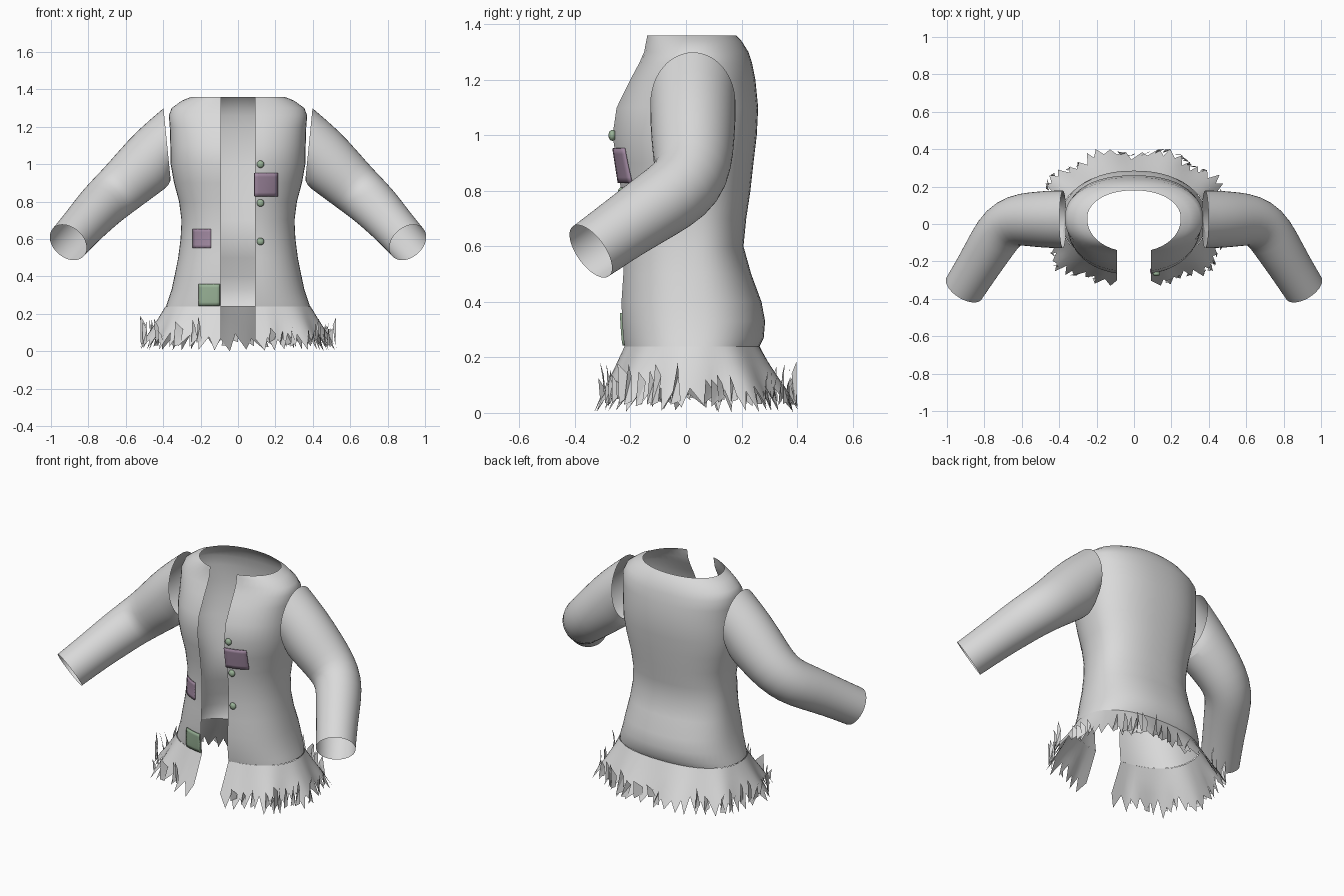
import bpy, math, random
from mathutils import Vector

if "Cube" in bpy.data.objects:
    bpy.data.objects.remove(bpy.data.objects["Cube"])

random.seed(4)
GAP = 0.09      # half width of the open front
YC = 0.03       # depth of the widest line


def material(name, rgb):
    m = bpy.data.materials.new(name)
    m.diffuse_color = (*rgb, 1)
    m.use_nodes = True
    m.node_tree.nodes["Principled BSDF"].inputs["Base Color"].default_value = m.diffuse_color
    return m


CLOTH = material("grey cloth", (0.7, 0.7, 0.7))
PURPLE = material("purple patch", (0.37, 0.26, 0.37))
GREEN = material("green", (0.32, 0.45, 0.31))


def build(name, verts, faces, mat, angle=50):
    me = bpy.data.meshes.new(name)
    me.from_pydata([tuple(v) for v in verts], [], faces)
    me.materials.append(mat)
    ob = bpy.data.objects.new(name, me)
    bpy.context.collection.objects.link(ob)
    bpy.ops.object.select_all(action='DESELECT')
    ob.select_set(True)
    bpy.context.view_layer.objects.active = ob
    bpy.ops.object.shade_smooth_by_angle(angle=math.radians(angle))
    return ob


def grid_faces(rows, cols, closed=False):
    last = cols if closed else cols - 1
    return [(r * cols + c, r * cols + (c + 1) % cols,
             (r + 1) * cols + (c + 1) % cols, (r + 1) * cols + c)
            for r in range(rows - 1) for c in range(last)]


def lerp_table(table, z):
    for lo, hi in zip(table, table[1:]):
        if z <= hi[0]:
            f = max(0, (z - lo[0]) / (hi[0] - lo[0]))
            return [a + (b - a) * f for a, b in zip(lo, hi)]
    return table[-1]


def outline(u, a, yf, yb, n):
    """Point on an oval open at the front; u runs 0..1 round the back."""
    t0 = math.asin((GAP / a) ** (n / 2))
    t = t0 + (2 * math.pi - 2 * t0) * u
    s, c = math.sin(t), math.cos(t)
    x = a * math.copysign(abs(s) ** (2 / n), s)
    b = YC - yf if c > 0 else yb - YC
    return x, YC - b * math.copysign(abs(c) ** (2 / n), c)


# Torso rows: height, half width, front depth, back depth
TORSO = [
    (0.24, 0.385, -0.225, 0.265), (0.27, 0.375, -0.23, 0.28),
    (0.33, 0.355, -0.235, 0.285), (0.40, 0.34, -0.238, 0.272),
    (0.50, 0.32, -0.232, 0.235), (0.60, 0.307, -0.228, 0.207),
    (0.70, 0.302, -0.23, 0.217), (0.80, 0.315, -0.24, 0.232),
    (0.90, 0.342, -0.255, 0.243), (1.00, 0.36, -0.27, 0.255),
    (1.10, 0.362, -0.255, 0.26), (1.20, 0.365, -0.205, 0.25),
    (1.26, 0.37, -0.172, 0.238), (1.30, 0.355, -0.156, 0.225),
    (1.34, 0.30, -0.15, 0.20), (1.36, 0.25, -0.15, 0.18)]
COLS = 49
verts = []
for z, a, yf, yb in TORSO:
    n = 2.3 if z < 1.3 else 2.1
    verts += [(*outline(c / (COLS - 1), a, yf, yb, n), z) for c in range(COLS)]
build("torso", verts, grid_faces(len(TORSO), COLS), CLOTH)

# Flared skirt with a torn zigzag hem
SKIRT = [(0.0, 0.515, -0.335, 0.405), (0.04, 0.505, -0.32, 0.393),
         (0.14, 0.44, -0.27, 0.325), (0.24, 0.388, -0.225, 0.265)]


def skirt_point(u, z, push=0.0):
    _, a, yf, yb = lerp_table(SKIRT, z)
    flare = 1 - min(z / 0.24, 1)
    x, y = outline(u, a + push, yf - push, yb + push, 2.3 + 0.4 * flare * (abs(u - 0.5) > 0.25))
    ang = (u - 0.5) * 2 * math.pi
    wave = -0.022 * flare * math.cos(9 * ang)
    r = math.hypot(x, y - YC)
    k = 1 + wave / r
    if min(u, 1 - u) < 0.04:
        k = 1
    return Vector((x * k, YC + (y - YC) * k, z))


TEETH = 46
cols = TEETH * 2 + 1
hem = [random.uniform(0.0, 0.03) if c % 2 else random.uniform(0.06, 0.10) for c in range(cols)]
hem[TEETH + 1] = 0.0
jit = [random.uniform(-0.3, 0.3) if 0 < c < cols - 1 else 0 for c in range(cols)]
verts = []
for row in range(4):
    for c in range(cols):
        if row == 0:
            verts.append(skirt_point((c + jit[c]) / (cols - 1), hem[c]))
        else:
            verts.append(skirt_point(c / (cols - 1), (0.12, 0.18, 0.24)[row - 1]))
build("skirt", verts, grid_faces(4, cols), CLOTH)

# Upturned shreds standing on the hem
verts, faces = [], []
for c in range(1, cols - 2):
    if random.random() > 0.62:
        continue
    u, w = c / (cols - 1), 1 / (cols - 1)
    base, top = random.uniform(0.02, 0.05), random.uniform(0.11, 0.19)
    left = skirt_point(u, base)
    right = skirt_point(u + w * 1.1, base + random.uniform(0, 0.03))
    tip = skirt_point(u + w * random.uniform(-0.3, 1), 0.03)
    tip.z = top
    mid = skirt_point(u + w * random.uniform(0.5, 1.3), 0.06)
    mid.z = top * 0.75
    i = len(verts)
    verts += [left, right, mid, tip]
    faces += [(i, i + 1, i + 2), (i, i + 2, i + 3)]
build("hem_shreds", verts, faces, CLOTH, 20)

# Sleeves: centre line with side and upright radii
ARM = [((0.38, 0.025, 1.115), 0.155, 0.187), ((0.45, 0.025, 1.035), 0.155, 0.172),
       ((0.54, 0.025, 0.95), 0.148, 0.155), ((0.63, 0.022, 0.867), 0.138, 0.142),
       ((0.70, -0.015, 0.807), 0.132, 0.134), ((0.76, -0.105, 0.747), 0.128, 0.128),
       ((0.83, -0.22, 0.67), 0.117, 0.117), ((0.908, -0.343, 0.582), 0.112, 0.112)]
SIDES = 24
for side, name in ((1, "sleeve_left"), (-1, "sleeve_right")):
    verts = []
    pts = [Vector(p) for p, _, _ in ARM]
    for i, (p, rs, ru) in enumerate(ARM):
        n = (pts[min(i + 1, len(pts) - 1)] - pts[max(i - 1, 0)]).normalized()
        if i == 0:
            n = Vector((1, 0, -0.1)).normalized()
        elif i == 1:
            n = (n + Vector((0.6, 0, -0.1))).normalized()
        depth = Vector((0, 1, 0))
        depth = (depth - n * depth.dot(n)).normalized()
        up = n.cross(depth)
        for k in range(SIDES):
            t = 2 * math.pi * k / SIDES
            v = pts[i] + depth * rs * math.cos(t) + up * ru * math.sin(t)
            verts.append((v.x * side, v.y, v.z))
    sleeve = build(name, verts, grid_faces(len(ARM), SIDES, True), CLOTH)
    sub = sleeve.modifiers.new("smooth", 'SUBSURF')
    sub.levels = sub.render_levels = 1


def front_y(x, z):
    _, a, yf, _ = lerp_table(TORSO, z)
    return YC - (YC - yf) * (1 - (abs(x) / a) ** 2.3) ** (1 / 2.3)


# Patches laid over the cloth
def patch(name, x0, x1, z0, z1, mat):
    n = 7
    verts = []
    for r in range(n):
        for c in range(n):
            x, z = x0 + (x1 - x0) * c / (n - 1), z0 + (z1 - z0) * r / (n - 1)
            verts.append((x, front_y(x, z) - 0.008, z))
    ob = build(name, verts, grid_faces(n, n), mat)
    mod = ob.modifiers.new("thickness", 'SOLIDIFY')
    mod.thickness = 0.007
    mod.offset = -1


patch("chest_patch", 0.088, 0.215, 0.828, 0.953, PURPLE)
patch("waist_patch", -0.242, -0.146, 0.552, 0.655, PURPLE)
patch("hip_patch", -0.21, -0.098, 0.243, 0.36, GREEN)

# Buttons
for i, z in enumerate((1.0, 0.793, 0.587)):
    bpy.ops.mesh.primitive_uv_sphere_add(segments=14, ring_count=8, radius=0.02,
                                         location=(0.12, front_y(0.12, z) - 0.006, z))
    b = bpy.context.object
    b.name = "button_%d" % (i + 1)
    b.scale.y = 0.7
    b.data.materials.append(GREEN)
    bpy.ops.object.shade_smooth_by_angle(angle=math.radians(50))
